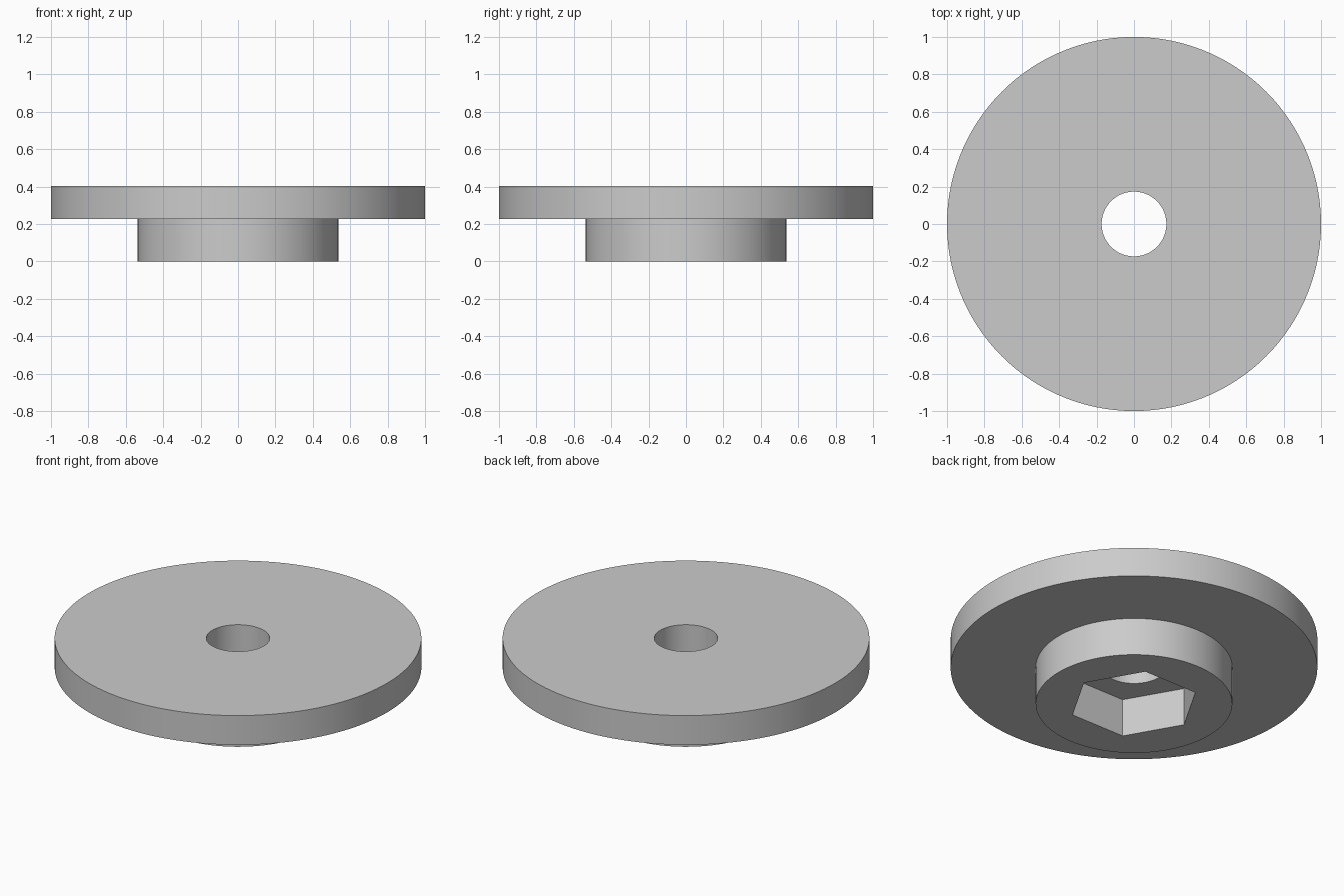
import bpy
import bmesh
from math import cos, sin, pi, radians

default_cube = bpy.data.objects.get("Cube")
if default_cube:
    bpy.data.objects.remove(default_cube, do_unlink=True)

SEGMENTS = 120           # multiple of six, so the hexagon corners are sampled exactly
HEIGHT, STEP = 0.404, 0.228
DISC, HUB, BORE, HEX = 1.0, 0.536, 0.173, 0.356


def circle(radius):
    return lambda t: radius


def hexagon(radius):
    # Distance to a hexagon's edge at angle t, with corners on the x axis
    return lambda t: radius * cos(pi / 6) / cos(t % (pi / 3) - pi / 6)


def ring(bm, shape, z):
    verts = []
    for i in range(SEGMENTS):
        # Tiny offset-free angle, wrapped per hexagon side
        t = 2 * pi * i / SEGMENTS
        r = shape(t)
        verts.append(bm.verts.new((r * cos(t), r * sin(t), z)))
    return verts


# Closed section: bore, disc, hub, then the hexagonal nut pocket underneath
section = [
    (circle(BORE), HEIGHT),
    (circle(DISC), HEIGHT),
    (circle(DISC), STEP),
    (circle(HUB), STEP),
    (circle(HUB), 0),
    (hexagon(HEX), 0),
    (hexagon(HEX), STEP),
    (circle(BORE), STEP),
]

bm = bmesh.new()
rings = [ring(bm, shape, z) for shape, z in section]
for k, lower in enumerate(rings):
    upper = rings[(k + 1) % len(rings)]
    for i in range(SEGMENTS):
        j = (i + 1) % SEGMENTS
        bm.faces.new((lower[i], upper[i], upper[j], lower[j]))
bmesh.ops.recalc_face_normals(bm, faces=bm.faces)

mesh = bpy.data.meshes.new("flanged_disc")
bm.to_mesh(mesh)
bm.free()
disc = bpy.data.objects.new("flanged_disc", mesh)
bpy.context.collection.objects.link(disc)

# Plain grey material
grey = bpy.data.materials.new("light grey")
grey.use_nodes = True
colour = (0.6, 0.6, 0.6, 1)
grey.diffuse_color = colour
grey.node_tree.nodes["Principled BSDF"].inputs["Base Color"].default_value = colour
mesh.materials.append(grey)

# Smooth round walls, crisp rims and pocket corners
bpy.ops.object.select_all(action="DESELECT")
disc.select_set(True)
bpy.context.view_layer.objects.active = disc
bpy.ops.object.shade_smooth_by_angle(angle=radians(30))
